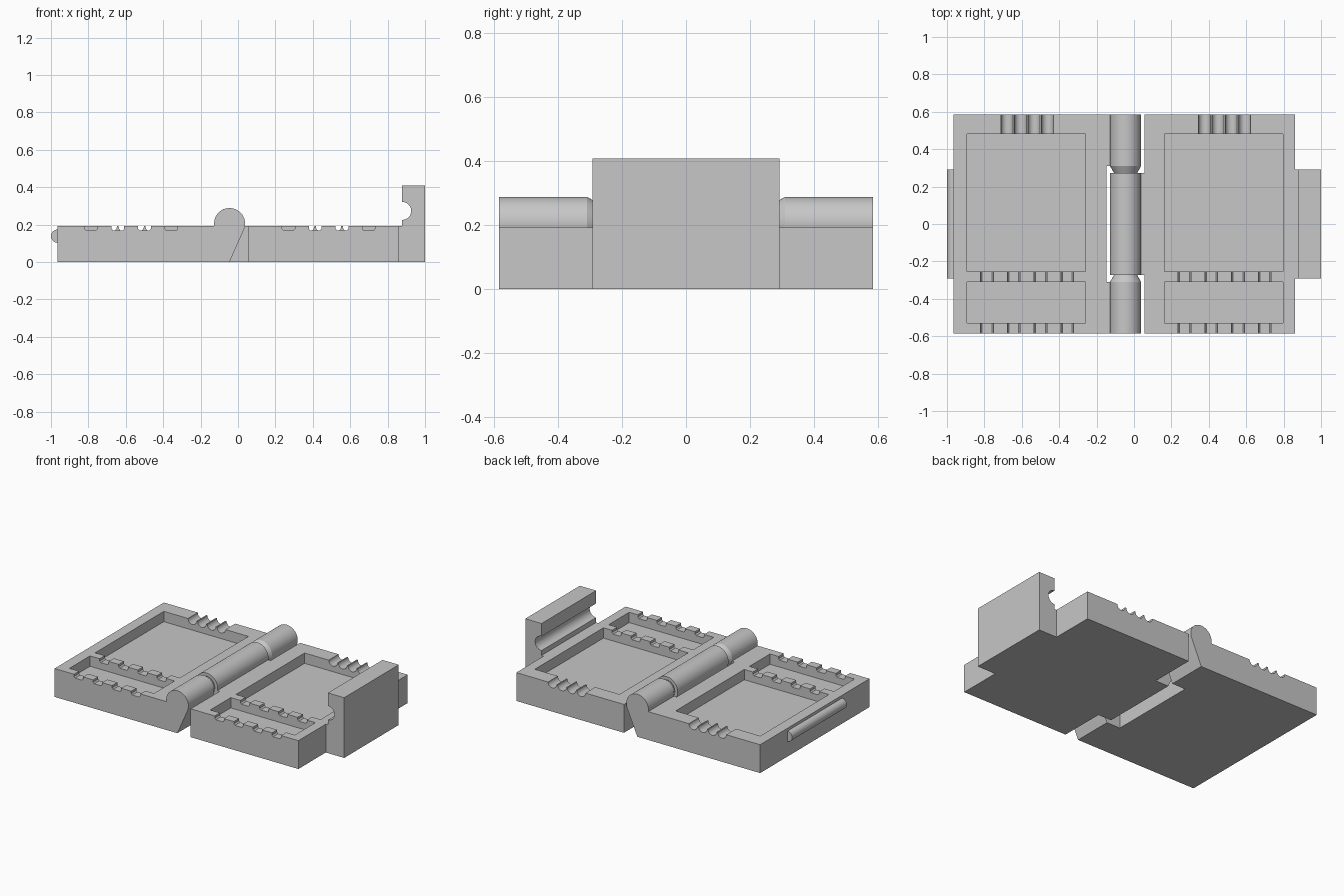
import bpy, bmesh, math

cube = bpy.data.objects.get("Cube")
if cube:
    bpy.data.objects.remove(cube, do_unlink=True)

grey = bpy.data.materials.new("light_grey")
grey.use_nodes = True
grey.diffuse_color = (0.57, 0.57, 0.57, 1)
grey.node_tree.nodes["Principled BSDF"].inputs["Base Color"].default_value = grey.diffuse_color

T = 0.192            # plate thickness
D = 0.585            # half depth
HX, HZ, HR = -0.045, 0.205, 0.083   # hinge axis and radius


def arc(cx, cz, r, a0, a1, n=24):
    return [(cx + r * math.cos(math.radians(a0 + (a1 - a0) * i / n)),
             cz + r * math.sin(math.radians(a0 + (a1 - a0) * i / n))) for i in range(n + 1)]


def rect(x0, x1, z0, z1):
    return [(x0, z0), (x1, z0), (x1, z1), (x0, z1)]


def prisms(name, items):
    """One object holding x-z profiles, each extruded from y0 to y1."""
    bm = bmesh.new()
    for profile, y0, y1 in items:
        a = [bm.verts.new((x, y0, z)) for x, z in profile]
        b = [bm.verts.new((x, y1, z)) for x, z in profile]
        bm.faces.new(a)
        bm.faces.new(b[::-1])
        for i in range(len(a)):
            j = (i + 1) % len(a)
            bm.faces.new((a[j], a[i], b[i], b[j]))
    bmesh.ops.recalc_face_normals(bm, faces=bm.faces)
    mesh = bpy.data.meshes.new(name)
    bm.to_mesh(mesh)
    bm.free()
    mesh.materials.append(grey)
    ob = bpy.data.objects.new(name, mesh)
    bpy.context.collection.objects.link(ob)
    return ob


def select(ob):
    bpy.ops.object.select_all(action='DESELECT')
    ob.select_set(True)
    bpy.context.view_layer.objects.active = ob


def boolean(ob, other, op):
    mod = ob.modifiers.new("cut", 'BOOLEAN')
    mod.operation, mod.solver, mod.object = op, 'EXACT', other
    select(ob)
    bpy.ops.object.modifier_apply(modifier=mod.name)
    bpy.data.objects.remove(other, do_unlink=True)


def smooth(ob):
    select(ob)
    bpy.ops.object.shade_smooth_by_angle(angle=math.radians(25))


def carve(plate, cx):
    """Two pockets, slots along the front ribs and flutes at the back."""
    w = 0.317
    pocket = rect(cx - w, cx + w, T - 0.07, T + 0.1)
    boolean(plate, prisms("pockets", [(pocket, -0.255, 0.48), (pocket, -0.53, -0.31)]), 'DIFFERENCE')
    cuts = []
    for i in range(4):
        x = cx + 0.004 + (i - 1.5) * 0.143
        slot = [(x - 0.034, T + 0.1), (x - 0.034, T - 0.015), (x - 0.026, T - 0.024),
                (x + 0.026, T - 0.024), (x + 0.034, T - 0.015), (x + 0.034, T + 0.1)]
        cuts.append((slot, -D - 0.05, -0.25))
        x = cx + 0.004 + (i - 1.5) * 0.072
        flute = arc(x, T, 0.032, 180, 360, 16) + [(x + 0.032, T + 0.1), (x - 0.032, T + 0.1)]
        cuts.append((flute, 0.46, D + 0.05))
    boolean(plate, prisms("slots", cuts), 'DIFFERENCE')


# Hinge arm profile: slanted support below a round knuckle
def hinge_arm(side, root):
    pts = [(root, 0), (HX, 0)] + arc(HX, HZ, HR, -20, 189, 40) + [(root, T)]
    if side > 0:
        pts = [(2 * HX - x, z) for x, z in pts]
    return pts


# Left half in this frame: plate with two outer hinge arms
left_x = -0.147
plate_a = prisms("latch_plate", [(rect(-0.965, left_x, 0, T), -D, D)])
arm = hinge_arm(-1, left_x - 0.05)
boolean(plate_a, prisms("arms", [(arm, -D, -0.31), (arm, 0.31, D)]), 'UNION')
carve(plate_a, -0.575)
smooth(plate_a)

# Tapered hinge pins on the inner ends of the outer knuckles
for s, name in ((-1, "front_hinge_pin"), (1, "back_hinge_pin")):
    bpy.ops.mesh.primitive_cone_add(vertices=48, radius1=HR, radius2=0.055, depth=0.05,
                                    location=(HX, s * 0.285, HZ),
                                    rotation=(s * math.pi / 2, 0, 0))
    pin = bpy.context.object
    pin.name = name
    pin.data.materials.append(grey)
    smooth(pin)

# Other half: plate with the middle hinge arm
right_x = 0.055
plate_b = prisms("clasp_plate", [(rect(right_x, 0.862, 0, T), -D, D)])
arm = hinge_arm(1, 2 * HX - right_x - 0.05)
boolean(plate_b, prisms("middle_arm", [(arm, -0.272, 0.272)]), 'UNION')
carve(plate_b, 0.48)
smooth(plate_b)

# Upright clasp with a round groove on its inner face
groove = arc(0.878, 0.273, 0.048, 90, -90, 24)
clasp = prisms("clasp", [([(0.862, 0), (1, 0), (1, 0.408), (0.878, 0.408)] + groove[:]
                          + [(0.878, T), (0.862, T)], -0.292, 0.292)])
smooth(clasp)

# Round latch ridge that fits the clasp groove
ridge = prisms("latch_ridge", [(arc(-0.965, 0.138, 0.035, 90, 270, 24), -0.292, 0.292)])
smooth(ridge)
